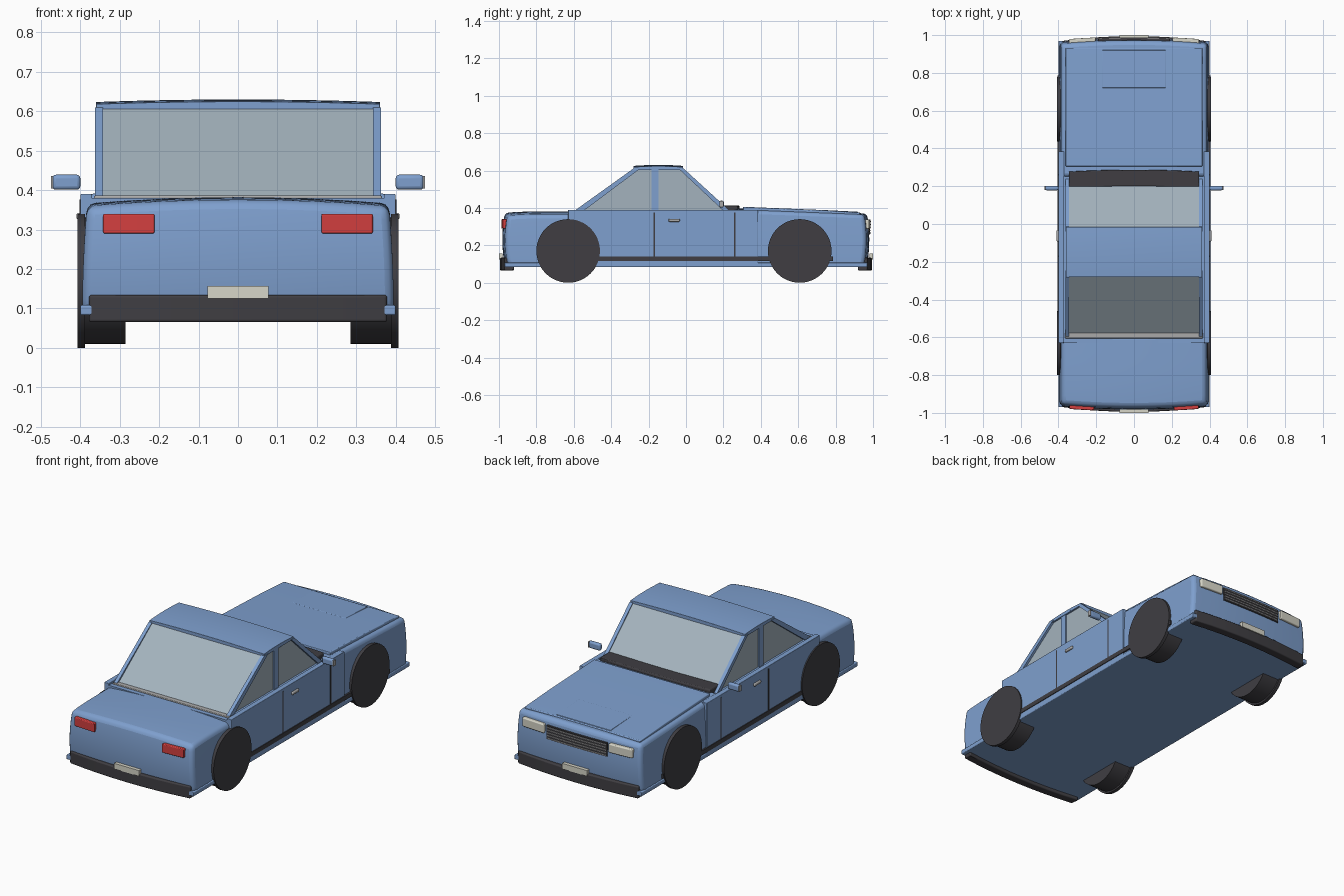
import bpy, bmesh, math
from mathutils import Matrix

if "Cube" in bpy.data.objects:
    bpy.data.objects.remove(bpy.data.objects["Cube"], do_unlink=True)


def material(name, r, g, b):
    m = bpy.data.materials.new(name)
    m.use_nodes = True
    m.diffuse_color = (r, g, b, 1)
    bsdf = m.node_tree.nodes["Principled BSDF"]
    bsdf.inputs["Base Color"].default_value = (r, g, b, 1)
    bsdf.inputs["Roughness"].default_value = 0.6
    return m


BLUE = material("blue paint", 0.21, 0.35, 0.62)
GLASS = material("grey glass", 0.37, 0.45, 0.51)
BLACK = material("black rubber", 0.05, 0.048, 0.055)
RED = material("red lens", 0.65, 0.05, 0.05)
CREAM = material("cream lens", 0.68, 0.67, 0.58)
GREY = material("grey trim", 0.4, 0.4, 0.4)


def finish(name, bm, mat, bevel=0, smooth=False):
    bmesh.ops.recalc_face_normals(bm, faces=bm.faces)
    mesh = bpy.data.meshes.new(name)
    bm.to_mesh(mesh)
    bm.free()
    mesh.materials.append(mat)
    ob = bpy.data.objects.new(name, mesh)
    bpy.context.collection.objects.link(ob)
    if bevel:
        mod = ob.modifiers.new("rounded edges", "BEVEL")
        mod.width = bevel
        mod.segments = 3
        mod.limit_method = "ANGLE"
        mod.angle_limit = math.radians(40)
    if smooth or bevel:
        bpy.ops.object.select_all(action="DESELECT")
        ob.select_set(True)
        bpy.context.view_layer.objects.active = ob
        bpy.ops.object.shade_smooth_by_angle(angle=math.radians(40))
    return ob


def box(name, x, y, z, mat, bevel=0, warp=None):
    """Box between (low, high) pairs; warp moves each vertex of a finer grid."""
    bm = bmesh.new()
    bmesh.ops.create_cube(bm, size=1)
    if warp:
        bmesh.ops.subdivide_edges(bm, edges=bm.edges[:], cuts=7, use_grid_fill=True)
    for v in bm.verts:
        for i, (lo, hi) in enumerate((x, y, z)):
            v.co[i] = lo + (v.co[i] + 0.5) * (hi - lo)
        if warp:
            warp(v.co)
    return finish(name, bm, mat, bevel)


def prism(name, profile, x, mat, bevel=0):
    """Side profile of (y, z) points extruded across x."""
    bm = bmesh.new()
    face = bm.faces.new([bm.verts.new((x[0], *p)) for p in profile])
    new = bmesh.ops.extrude_face_region(bm, geom=[face])["geom"]
    moved = [g for g in new if isinstance(g, bmesh.types.BMVert)]
    bmesh.ops.translate(bm, verts=moved, vec=(x[1] - x[0], 0, 0))
    return finish(name, bm, mat, bevel)


def cylinder(name, radius, x, y, z, mat):
    bm = bmesh.new()
    turn = Matrix.Translation((sum(x) / 2, y, z)) @ Matrix.Rotation(math.pi / 2, 4, "Y")
    bmesh.ops.create_cone(bm, cap_ends=True, segments=48, radius1=radius,
                          radius2=radius, depth=abs(x[1] - x[0]), matrix=turn)
    return finish(name, bm, mat, smooth=True)


def span(side, a, b):
    return tuple(sorted((side * a, side * b)))


def bow(end, amount):
    """Sweep the sides of an end part back towards the middle of the car."""
    def warp(co):
        co.y -= end * amount * co.x ** 2
    return warp


def trunk_shape(co):
    back = max(0, (-0.6 - co.y) / 0.38)
    low = (co.z - 0.09) / 0.29
    co.z -= low * (0.1 * co.x ** 2 + 0.008 * back ** 4)
    co.x *= 1 - 0.03 * low ** 2
    co.y += back * (0.11 * co.x ** 2 + 0.05 * (low - 0.5) ** 2)


def nose_shape(co):
    ahead = max(0, (co.y - 0.25) / 0.73)
    low = (co.z - 0.09) / 0.31
    co.z -= low * (0.028 * ahead + 0.04 * co.x ** 2)
    co.x *= 1 - 0.025 * low ** 2
    co.y -= ahead * (0.11 * co.x ** 2 + 0.05 * (low - 0.5) ** 2)


# Main body
box("floor_pan", (-0.4, 0.4), (-0.97, 0.97), (0.083, 0.108), BLUE, 0.004)
box("centre_body", (-0.375, 0.375), (-0.63, 0.385), (0.09, 0.38), BLUE)
box("trunk", (-0.395, 0.395), (-0.982, -0.59), (0.09, 0.382), BLUE, 0.022, trunk_shape)
box("nose", (-0.395, 0.395), (0.25, 0.98), (0.09, 0.398), BLUE, 0.02, nose_shape)
prism("hood", [(0.305, 0.38), (0.305, 0.406), (0.7, 0.39), (0.93, 0.376), (0.93, 0.35)],
      (-0.363, 0.363), BLUE, 0.004)
prism("hood_bulge", [(0.72, 0.38), (0.72, 0.3895), (0.92, 0.3795), (0.92, 0.37)],
      (-0.17, 0.17), BLUE, 0.003)

# Cabin
prism("cabin_glass", [(-0.592, 0.375), (-0.272, 0.612), (-0.022, 0.612), (0.222, 0.39),
                      (0.222, 0.375)], (-0.35, 0.35), GLASS)


def roof_crown(co):
    if co.z > 0.615:
        co.z -= 0.05 * co.x ** 2 + 0.3 * (co.y + 0.148) ** 2


box("roof", (-0.36, 0.36), (-0.28, -0.015), (0.603, 0.63), BLUE, 0.006, roof_crown)
box("wiper_cowl", (-0.345, 0.345), (0.2, 0.287), (0.375, 0.412), BLACK, 0.008, bow(1, 0.08))
box("rear_window_trim", (-0.365, 0.365), (-0.605, -0.575), (0.365, 0.386), GREY, 0.004)

for side, word in ((1, "left"), (-1, "right")):
    # Window frame
    rail = span(side, 0.343, 0.363)
    prism(word + "_rear_pillar", [(-0.61, 0.375), (-0.282, 0.61), (-0.245, 0.61),
                                  (-0.56, 0.375)], rail, BLUE)
    prism(word + "_front_pillar", [(0.21, 0.375), (-0.04, 0.61), (-0.012, 0.61),
                                   (0.245, 0.375)], rail, BLUE)
    box(word + "_middle_pillar", span(side, 0.343, 0.357), (-0.185, -0.147),
        (0.375, 0.61), BLUE)

    # Flanks, door gaps, sill strip and handle
    box(word + "_side_panel", span(side, 0.37, 0.4), (-0.63, 0.385), (0.09, 0.39), BLUE, 0.003)
    for label, y in (("rear", -0.17), ("front", 0.26)):
        box(f"{word}_{label}_door_gap", span(side, 0.395, 0.4015),
            (y - 0.004, y + 0.004), (0.14, 0.376), BLACK)
    box(word + "_sill_strip", span(side, 0.385, 0.404), (-0.63, 0.785), (0.115, 0.14), BLACK)
    box(word + "_door_handle", span(side, 0.396, 0.41), (-0.093, -0.033),
        (0.326, 0.342), GREY, 0.005)

    # Mirror
    box(word + "_mirror", span(side, 0.4, 0.471), (0.178, 0.202), (0.401, 0.439), BLUE, 0.009)
    box(word + "_mirror_cap", span(side, 0.469, 0.475), (0.179, 0.201), (0.404, 0.436), GREY)

    # Wheels
    for label, y in (("rear", -0.63), ("front", 0.608)):
        cylinder(f"{word}_{label}_tyre", 0.16, span(side, 0.285, 0.395), y, 0.17, BLACK)
        cylinder(f"{word}_{label}_wheel_disc", 0.17, span(side, 0.388, 0.407), y, 0.17, BLACK)

    # Lamps
    box(word + "_tail_lamp", span(side, 0.212, 0.342), (-0.992, -0.96), (0.29, 0.34),
        RED, 0.008, bow(-1, 0.11))
    box(word + "_head_lamp", span(side, 0.203, 0.345), (0.95, 0.992), (0.288, 0.338),
        CREAM, 0.008, bow(1, 0.11))

# Bumpers and number plates
for end, word in ((-1, "rear"), (1, "front")):
    box(word + "_bumper", (-0.378, 0.378), span(end, 0.945, 0.995), (0.065, 0.134),
        BLACK, 0.014, bow(end, 0.18))
    box(word + "_plate", (-0.078, 0.078), span(end, 0.98, 1.0), (0.125, 0.157), CREAM)

# Grille
box("grille", (-0.19, 0.19), (0.95, 0.984), (0.258, 0.335), BLACK, 0, bow(1, 0.11))
for i in range(5):
    z = 0.266 + i * 0.0152
    box(f"grille_bar_{i + 1}", (-0.186, 0.186), (0.97, 0.988), (z - 0.002, z + 0.002),
        GREY, 0, bow(1, 0.11))
